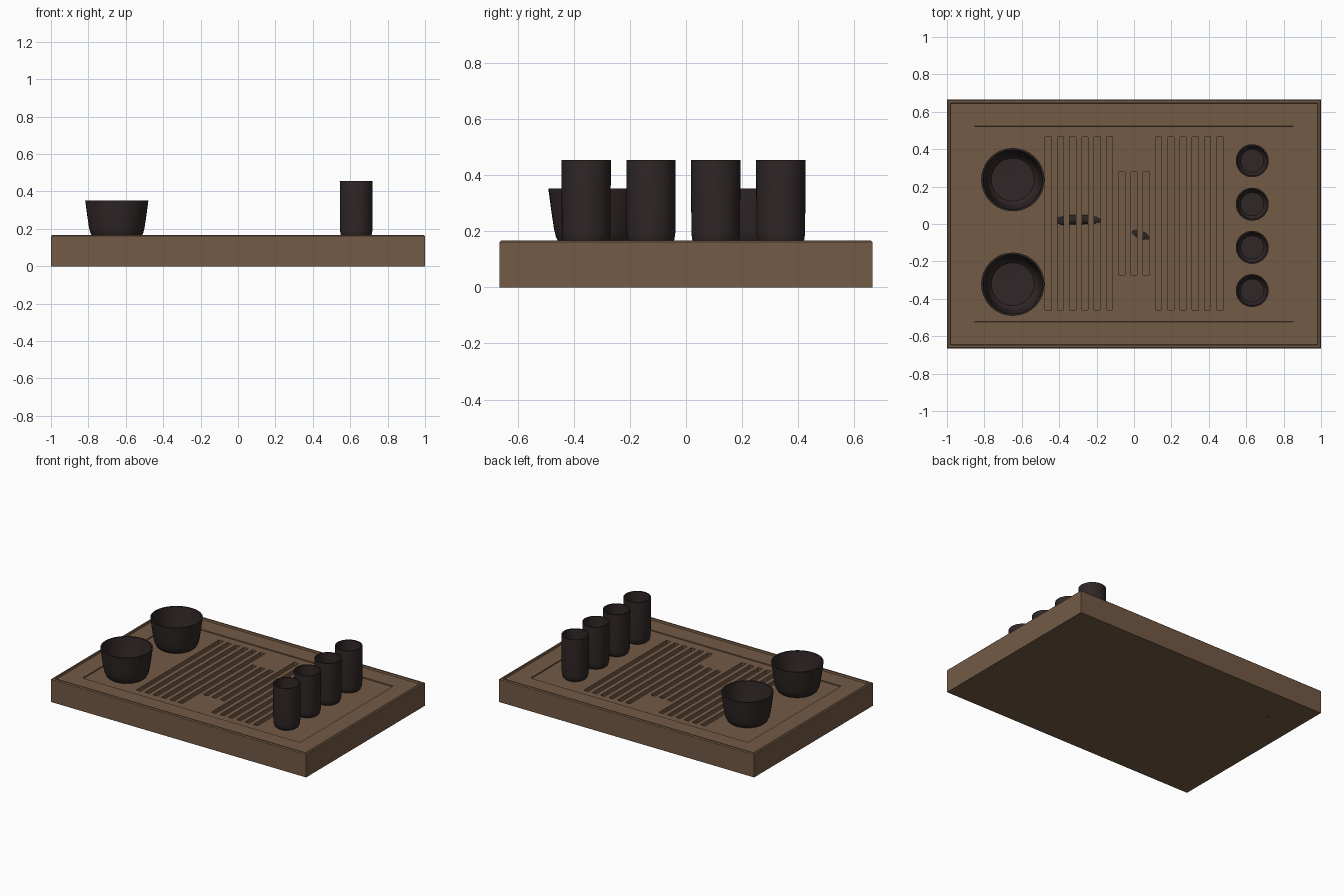
import bpy, bmesh, math

if "Cube" in bpy.data.objects:
    bpy.data.objects.remove(bpy.data.objects["Cube"])


def material(name, rgb):
    m = bpy.data.materials.new(name)
    m.diffuse_color = (*rgb, 1)
    m.use_nodes = True
    m.node_tree.nodes["Principled BSDF"].inputs["Base Color"].default_value = m.diffuse_color
    return m


WOOD = material("brown_wood", (0.172, 0.103, 0.060))
CLAY = material("dark_clay", (0.030, 0.020, 0.020))
RUBBER = material("dark_rubber", (0.022, 0.018, 0.015))


def make_object(name, bm, mat):
    bmesh.ops.recalc_face_normals(bm, faces=bm.faces[:])
    me = bpy.data.meshes.new(name)
    bm.to_mesh(me)
    bm.free()
    me.materials.append(mat)
    ob = bpy.data.objects.new(name, me)
    bpy.context.collection.objects.link(ob)
    return ob


def activate(ob):
    bpy.ops.object.select_all(action='DESELECT')
    ob.select_set(True)
    bpy.context.view_layer.objects.active = ob


# Tray: stacked rectangles (half x, half y, z) give the rim and the stepped recess
levels = [(1, .665, 0), (1, .665, .161), (.994, .659, .167), (.983, .648, .167),
          (.980, .645, .155), (.853, .523, .155), (.852, .522, .148)]
bm = bmesh.new()
rings = []
for hx, hy, z in levels:
    rings.append([bm.verts.new((sx * hx, sy * hy, z))
                  for sx, sy in ((-1, -1), (1, -1), (1, 1), (-1, 1))])
for a, b in zip(rings, rings[1:]):
    for i in range(4):
        j = (i + 1) % 4
        bm.faces.new((a[i], a[j], b[j], b[i]))
bm.faces.new(rings[0][::-1])
bm.faces.new(rings[-1])
tray = make_object("tray", bm, WOOD)

# Drain slots: fifteen evenly spaced, the middle three shorter
bm = bmesh.new()
for i in range(-7, 8):
    length = .55 if abs(i) <= 1 else .926
    cube = bmesh.ops.create_cube(bm, size=1)["verts"]
    bmesh.ops.scale(bm, vec=(.034, length, .1), verts=cube)
    bmesh.ops.translate(bm, vec=(i * .0655, .003, .15), verts=cube)
cutter = make_object("slot_cutter", bm, WOOD)
cutter.hide_render = True
mod = tray.modifiers.new("slots", 'BOOLEAN')
mod.operation = 'DIFFERENCE'
mod.solver = 'EXACT'
mod.object = cutter
activate(tray)
bpy.ops.object.modifier_apply(modifier=mod.name)
bpy.data.objects.remove(cutter)


def vessel(name, x, y, profile, sides=48):
    """Lathe a closed (radius, z) profile that starts and ends on the axis."""
    bm = bmesh.new()
    vs = [bm.verts.new((r, 0, z)) for r, z in profile]
    es = [bm.edges.new(p) for p in zip(vs, vs[1:])]
    bmesh.ops.spin(bm, geom=vs + es, cent=(0, 0, 0), axis=(0, 0, 1),
                   angle=math.tau, steps=sides)
    bmesh.ops.remove_doubles(bm, verts=bm.verts[:], dist=1e-5)
    ob = make_object(name, bm, CLAY)
    ob.location = (x, y, 0)
    activate(ob)
    bpy.ops.object.shade_smooth_by_angle(angle=math.radians(35))


# Two wide bowls
bowl = [(0, .148), (.118, .148), (.132, .160), (.142, .180), (.149, .210), (.158, .270),
        (.169, .352), (.159, .352), (.148, .270), (.139, .210), (.130, .184), (.115, .170), (0, .168)]
for n, y in enumerate((.237, -.322)):
    vessel(f"bowl_{n + 1}", -.648, y, bowl)

# Four tall cups
cup = [(0, .148), (.068, .148), (.078, .157), (.084, .172), (.087, .195), (.088, .455),
       (.080, .455), (.078, .200), (.073, .178), (.062, .168), (0, .168)]
for n, y in enumerate((.338, .106, -.125, -.356)):
    vessel(f"cup_{n + 1}", .632, y, cup)

# Drain hose, mostly buried, showing in a few slots and just under the tray
path = [(-.86, .42, .033), (-.77, .41, .0275), (-.68, .40, .033), (-.52, .2, .05),
        (-.41, .025, .076), (-.325, .022, .090), (-.2, .02, .077),
        (-.08, -.02, .055), (.045, -.06, .080), (.12, -.1, .05)]
cu = bpy.data.curves.new("drain_hose", 'CURVE')
cu.dimensions = '3D'
cu.bevel_depth = .029
cu.bevel_resolution = 3
cu.use_fill_caps = True
cu.resolution_u = 6
sp = cu.splines.new('BEZIER')
sp.bezier_points.add(len(path) - 1)
for p, co in zip(sp.bezier_points, path):
    p.co = co
    p.handle_left_type = p.handle_right_type = 'AUTO'
cu.materials.append(RUBBER)
hose = bpy.data.objects.new("drain_hose", cu)
bpy.context.collection.objects.link(hose)
activate(hose)
bpy.ops.object.convert(target='MESH')
bpy.ops.object.shade_smooth_by_angle(angle=math.radians(40))
